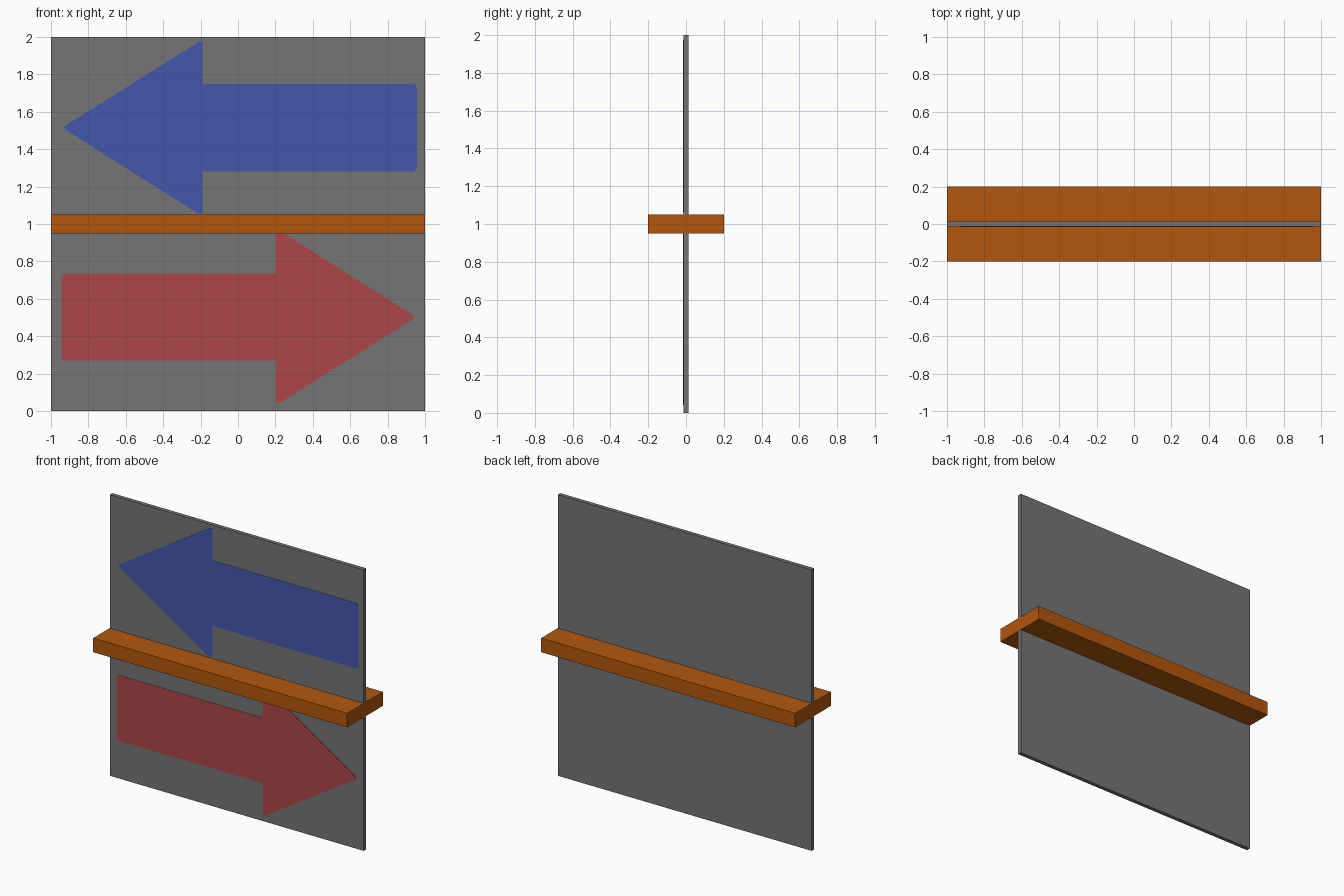
import bpy
import bmesh

if "Cube" in bpy.data.objects:
    bpy.data.objects.remove(bpy.data.objects["Cube"])


def material(name, rgb):
    m = bpy.data.materials.new(name)
    m.diffuse_color = (*rgb, 1)
    m.use_nodes = True
    m.node_tree.nodes["Principled BSDF"].inputs["Base Color"].default_value = m.diffuse_color
    return m


def finish(name, bm, mat):
    bmesh.ops.recalc_face_normals(bm, faces=bm.faces)
    me = bpy.data.meshes.new(name)
    bm.to_mesh(me)
    bm.free()
    me.materials.append(mat)
    ob = bpy.data.objects.new(name, me)
    bpy.context.collection.objects.link(ob)
    return ob


def box(name, size, centre, mat):
    bm = bmesh.new()
    bmesh.ops.create_cube(bm, size=1)
    bmesh.ops.scale(bm, vec=size, verts=bm.verts)
    bmesh.ops.translate(bm, vec=centre, verts=bm.verts)
    return finish(name, bm, mat)


grey = material("panel_grey", (0.178, 0.178, 0.178))
orange = material("bar_orange", (0.45, 0.096, 0.004))
blue = material("arrow_blue", (0.056, 0.095, 0.41))
red = material("arrow_red", (0.41, 0.062, 0.062))

THICK = 0.028

# Upright panel and the bar crossing it (bar ends sit just proud)
box("panel", (1.999, THICK, 2.0), (0, 0, 1), grey)
box("cross_bar", (2.0, 0.4, 0.1), (0, 0, 1), orange)

# Right-pointing arrow outline around its own middle, with clipped corners
ARROW = [(-0.945, -0.215), (-0.93, -0.233), (0.204, -0.233),
         (0.204, -0.458), (0.222, -0.46), (0.937, -0.01), (0.94, 0.0),
         (0.937, 0.01), (0.235, 0.455), (0.204, 0.455),
         (0.204, 0.233), (-0.93, 0.233), (-0.945, 0.215)]


def arrow(name, flip, cx, cz, mat):
    # Thin plate on the front of the panel
    bm = bmesh.new()
    y = -THICK / 2
    verts = [bm.verts.new((cx + flip * px, y, cz + flip * pz)) for px, pz in ARROW]
    face = bm.faces.new(verts)
    ext = bmesh.ops.extrude_face_region(bm, geom=[face])
    moved = [g for g in ext["geom"] if isinstance(g, bmesh.types.BMVert)]
    bmesh.ops.translate(bm, vec=(0, -0.002, 0), verts=moved)
    return finish(name, bm, mat)


arrow("right_arrow", 1, 0.0, 0.502, red)
arrow("left_arrow", -1, 0.013, 1.515, blue)
